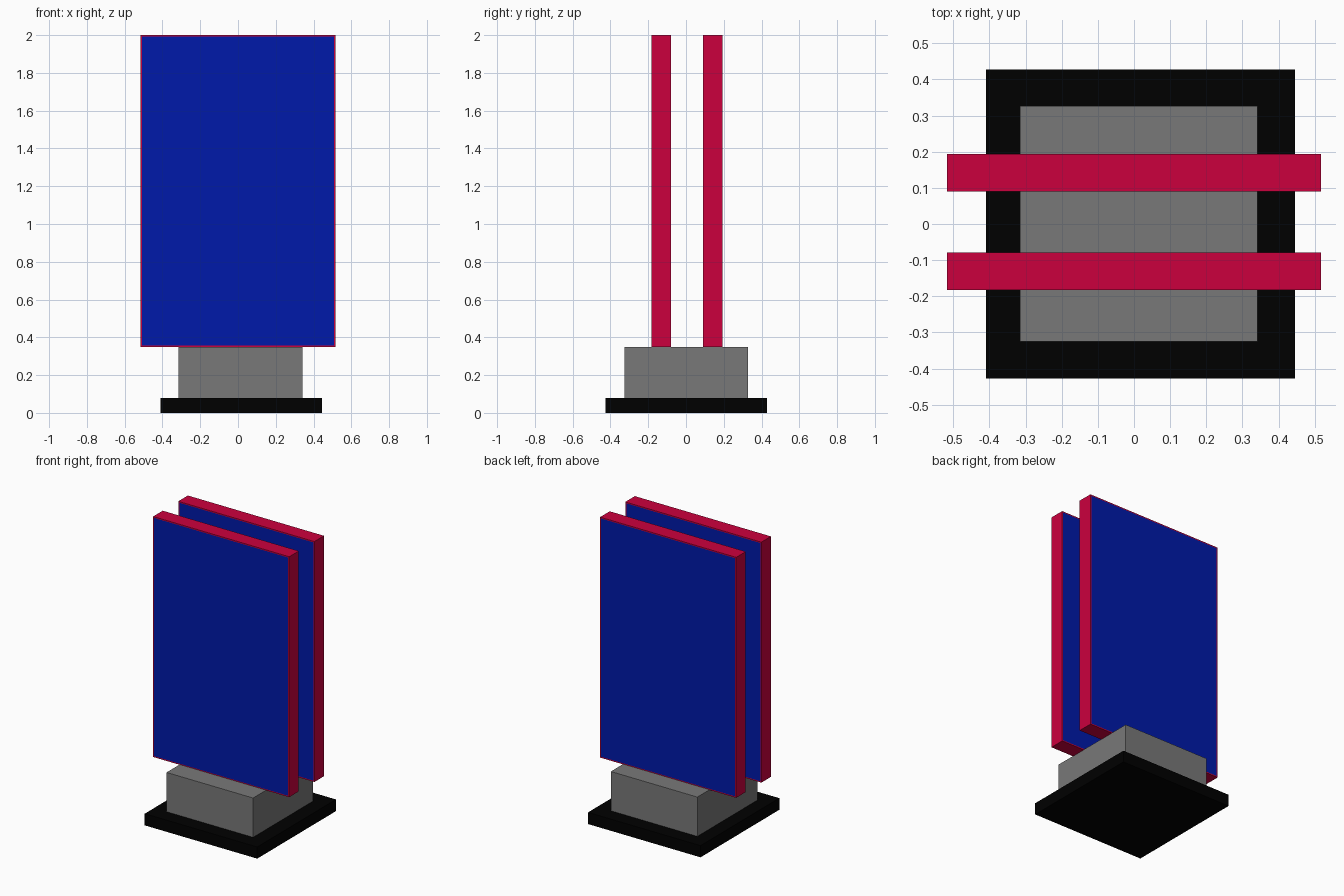
import bpy
import bmesh
from mathutils import Vector

cube = bpy.data.objects.get("Cube")
if cube:
    bpy.data.objects.remove(cube, do_unlink=True)


def make_material(name, rgb):
    mat = bpy.data.materials.new(name)
    mat.use_nodes = True
    mat.diffuse_color = (*rgb, 1)
    mat.node_tree.nodes["Principled BSDF"].inputs["Base Color"].default_value = (*rgb, 1)
    return mat


black = make_material("black", (0, 0, 0))
grey = make_material("grey", (0.19, 0.19, 0.19))
red = make_material("crimson", (0.6, 0, 0.048))
blue = make_material("deep blue", (0, 0.01, 0.4))


def make_box(name, low, high, materials, border=0):
    """Box between two corners; a border insets second-colour faces front and back."""
    low, high = Vector(low), Vector(high)
    bm = bmesh.new()
    bmesh.ops.create_cube(bm, size=1)
    bmesh.ops.scale(bm, vec=high - low, verts=bm.verts)
    bmesh.ops.translate(bm, vec=(low + high) / 2, verts=bm.verts)
    bm.normal_update()
    if border:
        broad = [f for f in bm.faces if abs(f.normal.y) > 0.9]
        bmesh.ops.inset_individual(bm, faces=broad, thickness=border)
        for face in broad:
            face.material_index = 1
    mesh = bpy.data.meshes.new(name)
    bm.to_mesh(mesh)
    bm.free()
    for mat in materials:
        mesh.materials.append(mat)
    obj = bpy.data.objects.new(name, mesh)
    bpy.context.collection.objects.link(obj)
    return obj


# Stepped stand, slightly off centre
make_box("base_plate", (-0.41, -0.427, 0), (0.445, 0.428, 0.08), [black])
make_box("pedestal", (-0.315, -0.325, 0.08), (0.342, 0.327, 0.35), [grey])

# Two upright boards with blue faces and thin crimson edges
for name, y in (("front_board", -0.183), ("back_board", 0.09)):
    make_box(name, (-0.517, y, 0.348), (0.517, y + 0.104, 2), [red, blue], border=0.011)
